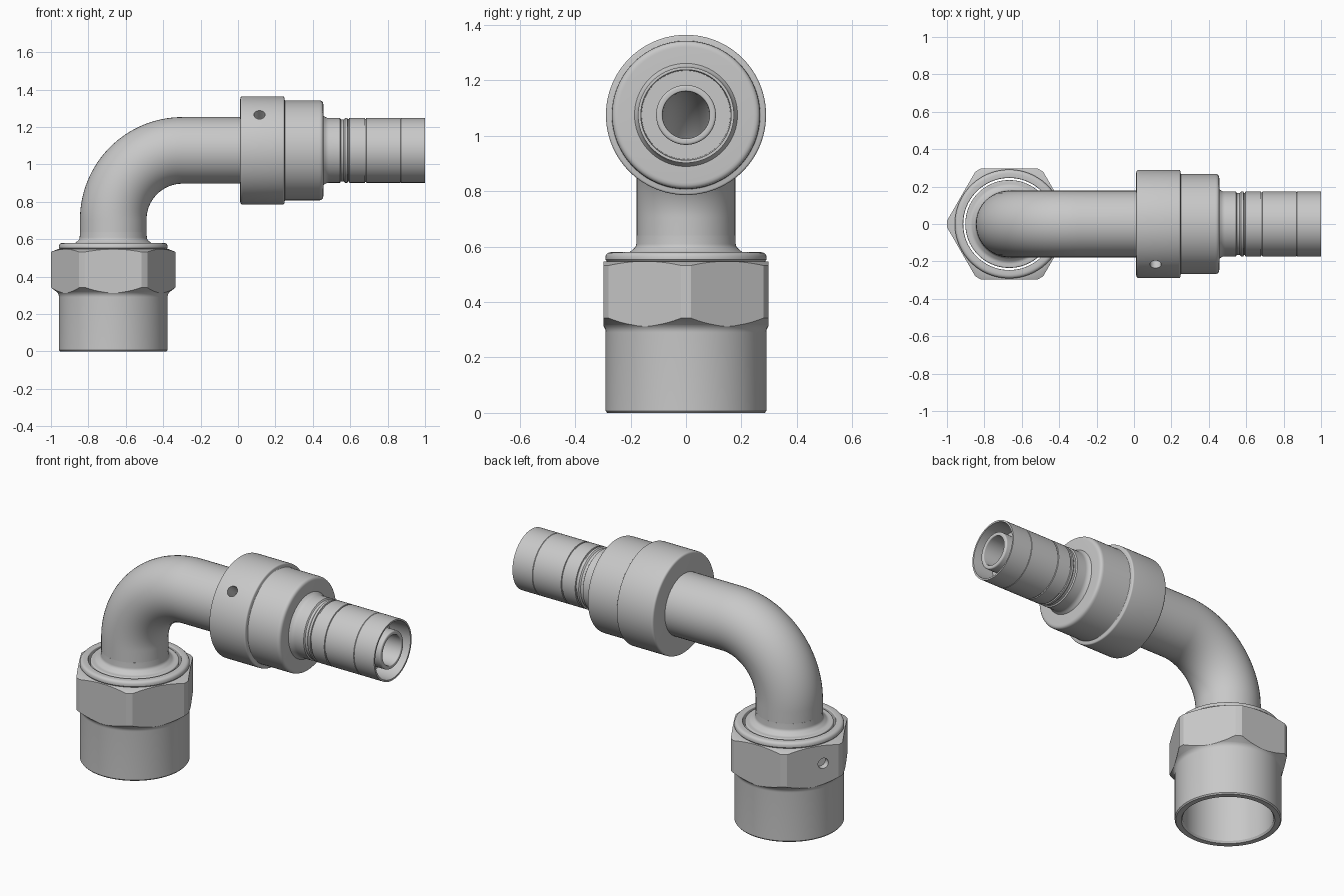
import bpy, bmesh, math
from mathutils import Vector, Matrix

cube = bpy.data.objects.get("Cube")
if cube:
    bpy.data.objects.remove(cube)

steel = bpy.data.materials.new("grey steel")
steel.use_nodes = True
GREY = (0.58, 0.58, 0.58, 1)
steel.diffuse_color = GREY
steel.node_tree.nodes["Principled BSDF"].inputs["Base Color"].default_value = GREY

NUT_X = -0.667      # vertical axis
PIPE_Z = 1.075      # horizontal axis
BEND = 0.37
SEG = 96


def activate(ob):
    bpy.ops.object.select_all(action='DESELECT')
    ob.select_set(True)
    bpy.context.view_layer.objects.active = ob


def add_mesh(name, bm):
    bmesh.ops.recalc_face_normals(bm, faces=bm.faces[:])
    me = bpy.data.meshes.new(name)
    bm.to_mesh(me)
    bm.free()
    me.materials.append(steel)
    ob = bpy.data.objects.new(name, me)
    bpy.context.collection.objects.link(ob)
    return ob


def smooth(ob):
    activate(ob)
    bpy.ops.object.shade_smooth_by_angle(angle=math.radians(28))


def rounded(profile):
    """Turn (r, h, fillet) corners into short curves."""
    pts = []
    for i, p in enumerate(profile):
        here = Vector(p[:2])
        if len(p) == 2:
            pts.append(here)
            continue
        before = Vector(profile[i - 1][:2])
        after = Vector(profile[(i + 1) % len(profile)][:2])
        a = here + (before - here).normalized() * p[2]
        b = here + (after - here).normalized() * p[2]
        for k in range(6):
            t = k / 5
            pts.append(a * (1 - t) ** 2 + here * 2 * t * (1 - t) + b * t * t)
    return pts


def lathe(name, profile, along_x=False):
    """Revolve a closed (radius, height) profile round one of the two axes."""
    bm = bmesh.new()
    pts = rounded(profile)
    rings = []
    for s in range(SEG):
        a = math.tau * s / SEG
        ring = []
        for r, h in pts:
            u, v = r * math.cos(a), r * math.sin(a)
            co = (h, u, PIPE_Z + v) if along_x else (NUT_X + u, v, h)
            ring.append(bm.verts.new(co))
        rings.append(ring)
    n = len(pts)
    for s in range(SEG):
        p, q = rings[s], rings[(s + 1) % SEG]
        for i in range(n):
            j = (i + 1) % n
            bm.faces.new((p[i], q[i], q[j], p[j]))
    return add_mesh(name, bm)


def prism(name, sides, radius, depth, centre, direction):
    bm = bmesh.new()
    turn = Vector(direction).to_track_quat('Z', 'Y').to_matrix().to_4x4()
    bmesh.ops.create_cone(bm, cap_ends=True, segments=sides, radius1=radius,
                          radius2=radius, depth=depth,
                          matrix=Matrix.Translation(centre) @ turn)
    return add_mesh(name, bm)


def boolean(ob, cutter, operation):
    cutter.hide_render = True
    activate(ob)
    mod = ob.modifiers.new("cut", 'BOOLEAN')
    mod.operation = operation
    mod.solver = 'EXACT'
    mod.object = cutter
    bpy.ops.object.modifier_apply(modifier=mod.name)
    bpy.data.objects.remove(cutter)


def bent_pipe(name, radius, z_start, x_end):
    """Round pipe going up, through a right-angle bend, then along +x."""
    path = [(NUT_X, 0, z_start)]
    for k in range(33):
        a = math.pi / 2 * k / 32
        path.append((NUT_X + BEND * (1 - math.cos(a)), 0,
                     PIPE_Z - BEND + BEND * math.sin(a)))
    path.append((x_end, 0, PIPE_Z))
    cu = bpy.data.curves.new(name, 'CURVE')
    cu.dimensions = '3D'
    cu.bevel_depth = radius
    cu.bevel_resolution = 22
    sp = cu.splines.new('POLY')
    sp.points.add(len(path) - 1)
    for p, co in zip(sp.points, path):
        p.co = (*co, 1)
    cu.materials.append(steel)
    ob = bpy.data.objects.new(name, cu)
    bpy.context.collection.objects.link(ob)
    activate(ob)
    bpy.ops.object.convert(target='MESH')
    ob = bpy.context.view_layer.objects.active
    smooth(ob)
    return ob


# Elbow pipe and its bore
bent_pipe("elbow_pipe", 0.178, 0.60, 0.1)
bore = bent_pipe("elbow_bore", 0.085, 0.38, 0.52)
bore.data.flip_normals()

# Swivel nut: turned body trimmed by a hexagonal prism
nut = lathe("swivel_nut", [
    (0.246, 0.012), (0.254, 0), (0.284, 0), (0.29, 0.007),
    (0.29, 0.305, 0.015), (0.302, 0.318), (0.333, 0.342),
    (0.333, 0.532), (0.297, 0.547), (0.286, 0.547),
    (0.291, 0.553), (0.291, 0.58, 0.022), (0.246, 0.58, 0.006)])
hexagon = prism("hex_cutter", 6, 0.297 / math.cos(math.pi / 6), 1.4,
                (NUT_X, 0, 0.3), (0, 0, 1))
# Put a hexagon corner on the +x side
corner = hexagon.data.vertices[0].co
angle = math.atan2(corner.y, corner.x - NUT_X)
axis = Vector((NUT_X, 0, 0))
hexagon.data.transform(Matrix.Translation(axis) @ Matrix.Rotation(-angle, 4, 'Z')
                       @ Matrix.Translation(-axis))
boolean(nut, hexagon, 'INTERSECT')

# Wire hole in one nut flat
normal = Vector((-math.cos(math.pi / 6), 0.5, 0))
side = Vector((-0.5, -math.cos(math.pi / 6), 0))
hole = prism("nut_hole_cutter", 32, 0.03, 0.08,
             axis + normal * 0.3 + side * 0.06 + Vector((0, 0, 0.44)), normal)
boolean(nut, hole, 'DIFFERENCE')
smooth(nut)

# Flared pipe foot held inside the nut
foot = lathe("pipe_foot", [
    (0.085, 0.38), (0.235, 0.38), (0.235, 0.578, 0.008), (0.205, 0.578, 0.01),
    (0.180, 0.60, 0.01), (0.178, 0.64), (0.085, 0.64)])
smooth(foot)

# Stepped collar with a slanted wire hole
collar = lathe("collar", [
    (0.13, 0.012), (0.289, 0.012, 0.014), (0.289, 0.247, 0.008),
    (0.267, 0.25, 0.004), (0.267, 0.456, 0.022), (0.13, 0.456)], True)
slant = Vector((0, -0.215, 0.19)).normalized()
hole = prism("collar_hole_cutter", 32, 0.03, 0.16,
             Vector((0.115, 0, PIPE_Z)) + slant * 0.28, slant)
boolean(collar, hole, 'DIFFERENCE')
smooth(collar)

# Crimp sleeve, open at the end
sleeve = lathe("crimp_sleeve", [
    (0.09, 0.44), (0.19, 0.45), (0.173, 0.475, 0.012), (0.173, 0.545),
    (0.166, 0.55), (0.166, 0.565), (0.173, 0.572), (0.173, 0.585),
    (0.167, 0.587), (0.167, 0.593), (0.173, 0.595), (0.173, 0.678),
    (0.168, 0.68), (0.168, 0.684), (0.173, 0.686), (0.173, 0.868),
    (0.171, 0.87), (0.173, 0.872), (0.173, 1.0), (0.163, 1.0),
    (0.160, 0.87), (0.09, 0.87)], True)
smooth(sleeve)

# Hollow stem inside the sleeve
stem = lathe("hose_stem", [
    (0.085, 0.5), (0.108, 0.5), (0.108, 0.995, 0.01), (0.085, 0.995, 0.006)], True)
smooth(stem)
